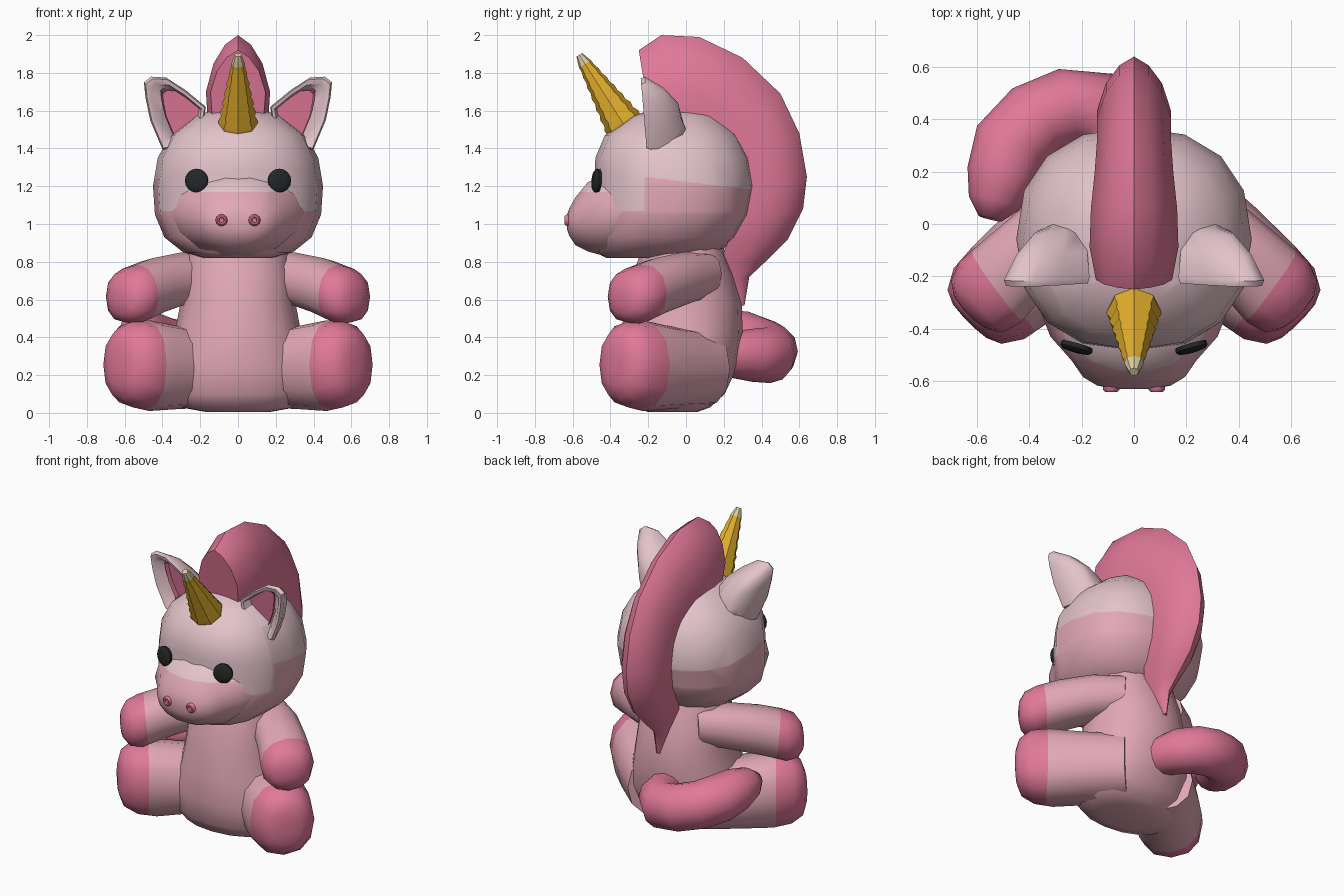
import bpy, bmesh, math
from mathutils import Vector as V

if "Cube" in bpy.data.objects:
    bpy.data.objects.remove(bpy.data.objects["Cube"])


def colour(name, r, g, b):
    m = bpy.data.materials.new(name)
    m.diffuse_color = tuple((c / 255) ** 2.2 for c in (r, g, b)) + (1,)
    m.use_nodes = True
    m.node_tree.nodes["Principled BSDF"].inputs["Base Color"].default_value = m.diffuse_color
    return m


PALE = colour("pale pink", 226, 194, 201)
PINK = colour("soft pink", 224, 166, 180)
DEEP = colour("deep pink", 224, 120, 152)
GOLD = colour("gold", 224, 172, 48)
CREAM = colour("cream", 220, 206, 160)
BLACK = colour("eye black", 40, 43, 43)


def oval(c, u, v, n=16, e=2.0):
    """Superellipse ring around c spanned by half axes u and v."""
    pts = []
    for i in range(n):
        a = 2 * math.pi * i / n
        ca, sa = math.cos(a), math.sin(a)
        pts.append(V(c) + V(u) * math.copysign(abs(ca) ** (2 / e), ca)
                   + V(v) * math.copysign(abs(sa) ** (2 / e), sa))
    return pts


def loft(name, rings, mats, cuts=(), rule=None, angle=40, caps=(True, True)):
    """Skin the rings, cut along planes, colour faces by rule(centre)."""
    bm = bmesh.new()
    vs = [[bm.verts.new(p) for p in r] for r in rings]
    n = len(rings[0])
    for a, b in zip(vs, vs[1:]):
        for i in range(n):
            j = (i + 1) % n
            bm.faces.new((a[i], a[j], b[j], b[i]))
    for ring, wanted in zip((vs[0], vs[-1]), caps):
        if wanted:
            bm.faces.new(ring)
    bmesh.ops.recalc_face_normals(bm, faces=bm.faces)
    for co, no in cuts:
        bmesh.ops.bisect_plane(bm, geom=bm.verts[:] + bm.edges[:] + bm.faces[:],
                               plane_co=co, plane_no=no, dist=1e-5)
    if rule:
        for f in bm.faces:
            f.material_index = rule(f.calc_center_median())
    me = bpy.data.meshes.new(name)
    bm.to_mesh(me)
    bm.free()
    for m in mats:
        me.materials.append(m)
    ob = bpy.data.objects.new(name, me)
    bpy.context.collection.objects.link(ob)
    bpy.ops.object.select_all(action='DESELECT')
    ob.select_set(True)
    bpy.context.view_layer.objects.active = ob
    bpy.ops.object.shade_smooth_by_angle(angle=math.radians(angle))
    return ob


def stack(rows, e):
    """Horizontal rings from (z, half width, front y, back y)."""
    return [oval((0, (f + b) / 2, z), (w, 0, 0), (0, (b - f) / 2, 0), 16, e)
            for z, w, f, b in rows]


# Body
loft("body", stack([(.005, .17, -.2, .06), (.03, .31, -.28, .13), (.1, .38, -.325, .205),
                    (.25, .385, -.355, .275), (.42, .335, -.345, .3), (.58, .305, -.32, .295),
                    (.73, .295, -.285, .255), (.87, .265, -.23, .2)], 2.15), [PINK], angle=60)


# Head: pale above, pink below, with the border stepping down towards the face
def head_rule(c):
    if c.y > -.22:
        return int(c.z < 1.25 - .12 * (c.y + .22))
    return int(c.z < 1.07)


loft("head", stack([(.82, .18, -.42, .08), (.85, .29, -.48, .18), (.93, .39, -.5, .27),
                    (1.05, .44, -.49, .34), (1.2, .45, -.485, .37), (1.35, .425, -.48, .345),
                    (1.47, .36, -.43, .28), (1.57, .235, -.29, .17), (1.62, .08, -.13, 0)], 2.3),
     [PALE, PINK],
     [((0, -.22, 1.25), (0, .12, 1)), ((0, 0, 1.07), (0, 0, 1)), ((0, -.22, 0), (0, 1, 0))],
     head_rule, 60)

# Muzzle blending into the lower face
muzzle = [(-.3, .37, .86, 1.28), (-.43, .32, .825, 1.27), (-.52, .24, .85, 1.225),
          (-.585, .195, .885, 1.145), (-.618, .14, .935, 1.085), (-.63, .07, .97, 1.05)]
loft("muzzle", [oval((0, y, (a + b) / 2), (w, 0, 0), (0, 0, (b - a) / 2), 14, 2.1)
                for y, w, a, b in muzzle], [PALE, PINK],
     [((0, 0, 1.17), (0, 0, 1))], lambda c: int(c.z < 1.17), 60)

# Mane: crescent with a ridge on the outside (outer y, z, inner y, z, half width)
mane = [(-.25, 1.92, -.19, 1.55, .15), (-.13, 2.0, -.06, 1.5, .175), (.07, 1.99, .05, 1.48, .17),
        (.3, 1.88, .13, 1.42, .155), (.5, 1.69, .22, 1.35, .145), (.6, 1.48, .28, 1.27, .145),
        (.64, 1.25, .3, 1.15, .145), (.62, 1.08, .28, 1.0, .135), (.54, .92, .22, .9, .115),
        (.42, .8, .18, .8, .08), (.335, .72, .2, .7, .05), (.31, .57, .27, .56, .015)]
section = [(0, 0), (.1, .39), (.3, .74), (.6, .97), (1, .9)]
half = section + [(t, -x) for t, x in reversed(section[1:])]
loft("mane", [[V((x * w, oy + (iy - oy) * t, oz + (iz - oz) * t)) for t, x in half]
              for oy, oz, iy, iz, w in mane], [DEEP], angle=50)

# Tail: thick tube sweeping round to the left
path = [(-.02, .22, .31, .12), (-.06, .35, .305, .14), (-.14, .44, .305, .148),
        (-.26, .445, .325, .15), (-.38, .395, .355, .15), (-.47, .3, .39, .15),
        (-.505, .18, .41, .137), (-.535, .08, .43, .1), (-.55, .02, .435, .045)]
rings = []
for i, (x, y, z, r) in enumerate(path):
    d = V(path[min(i + 1, len(path) - 1)][:3]) - V(path[max(i - 1, 0)][:3])
    u = d.cross(V((0, 0, 1))).normalized()
    rings.append(oval((x, y, z), u * r, u.cross(d).normalized() * r, 12))
loft("tail", rings, [DEEP], angle=60)

# Horn: ribbed cone leaning forwards, with a cream tip
base, tip = V((0, -.325, 1.52)), V((0, -.565, 1.895))
axis = (tip - base).normalized()
across = axis.cross(V((1, 0, 0))).normalized()
rings = [oval(base - axis * .03, V((.1, 0, 0)), across * .1, 8)]
for i in range(7):
    t = i / 7
    for s, k in ((t, .95), (t + .075, 1.05)):
        r = (.106 - .076 * s) * k
        rings.append(oval(base.lerp(tip, s * .94), V((r, 0, 0)), across * r, 8))
rings.append(oval(tip, V((.018, 0, 0)), across * .018, 8))
loft("horn", rings, [GOLD, CREAM], [(base.lerp(tip, .87), axis)],
     lambda c: int((c - base).dot(axis) > .87 * (tip - base).length), angle=35)

outline = [(.17, 1.62), (.28, 1.71), (.38, 1.775), (.46, 1.78), (.498, 1.75), (.49, 1.67),
           (.465, 1.55), (.4, 1.395), (.29, 1.4), (.19, 1.5)]


def ear_ring(s, y, cx=.3, cz=1.56):
    """Scaled ear outline, leaning forwards towards the tip."""
    return [V((side * (cx + (x - .3) * s), y - (z - 1.56) * .08, cz + (z - 1.56) * s))
            for x, z in outline]


for side, word in ((1, "right"), (-1, "left")):
    fwd = V((side * .71, -.71, 0))
    out = V((side * .71, .71, 0))

    # Arms and legs: (x, y, z, half width, half height), coloured at the end
    def limb(name, rows, cut, cut_dir):
        co = V((side * cut[0], cut[1], cut[2]))
        no = V((side * cut_dir[0], cut_dir[1], cut_dir[2]))
        loft(name, [oval((side * x, y, z), out * w, V((0, 0, h)), 12, 2.3)
                    for x, y, z, w, h in rows], [PINK, DEEP], [(co, no)],
             lambda c: int((c - co).dot(no) > 0), 60)

    limb(word + "_arm", [(.13, .09, .73, .14, .125), (.3, -.02, .71, .145, .14),
                         (.45, -.16, .668, .155, .152), (.55, -.26, .625, .165, .155),
                         (.6, -.315, .615, .14, .135), (.625, -.34, .61, .09, .085),
                         (.632, -.347, .61, .03, .03)], (.525, -.23, .63), (.81, -.59, -.1))
    limb(word + "_leg", [(.12, .08, .235, .215, .205), (.32, -.09, .24, .21, .22),
                         (.47, -.23, .25, .205, .24), (.555, -.305, .257, .19, .228),
                         (.61, -.355, .255, .145, .18), (.628, -.372, .255, .09, .11),
                         (.632, -.376, .255, .03, .04)], (.495, -.25, .25), (.81, -.59, 0))

    # Ear shell with a rim and hollow, then the coloured lining
    loft(word + "_ear", [ear_ring(.2, .0, .27, 1.5), ear_ring(.55, -.025, .275, 1.52),
                         ear_ring(.82, -.1, .285, 1.54), ear_ring(1, -.2),
                         ear_ring(.95, -.222), ear_ring(.82, -.216),
                         ear_ring(.6, -.15, .285, 1.575)], [PALE], angle=50)
    loft(word + "_ear_lining", [ear_ring(.68, -.186, .275, 1.58),
                                ear_ring(.6, -.157, .28, 1.575)],
         [DEEP], caps=(False, True))

    # Eye: flat disc turned slightly outwards
    n = V((side * .27, -.96, .08)).normalized()
    u = n.cross(V((0, 0, 1))).normalized()
    v = u.cross(n)
    c = V((side * .22, -.474, 1.23))
    loft(word + "_eye", [oval(c + n * d, u * r, v * r, 16)
                         for d, r in ((-.014, .061), (.003, .063), (.013, .052), (.017, .025))],
         [BLACK])

    # Nostril: small ring with a dimple
    loft(word + "_nostril", [oval((side * .087, y, 1.02), (r, 0, 0), (0, 0, r), 10)
                             for y, r in ((-.58, .032), (-.632, .032), (-.642, .024),
                                          (-.642, .016), (-.633, .012))], [DEEP])
